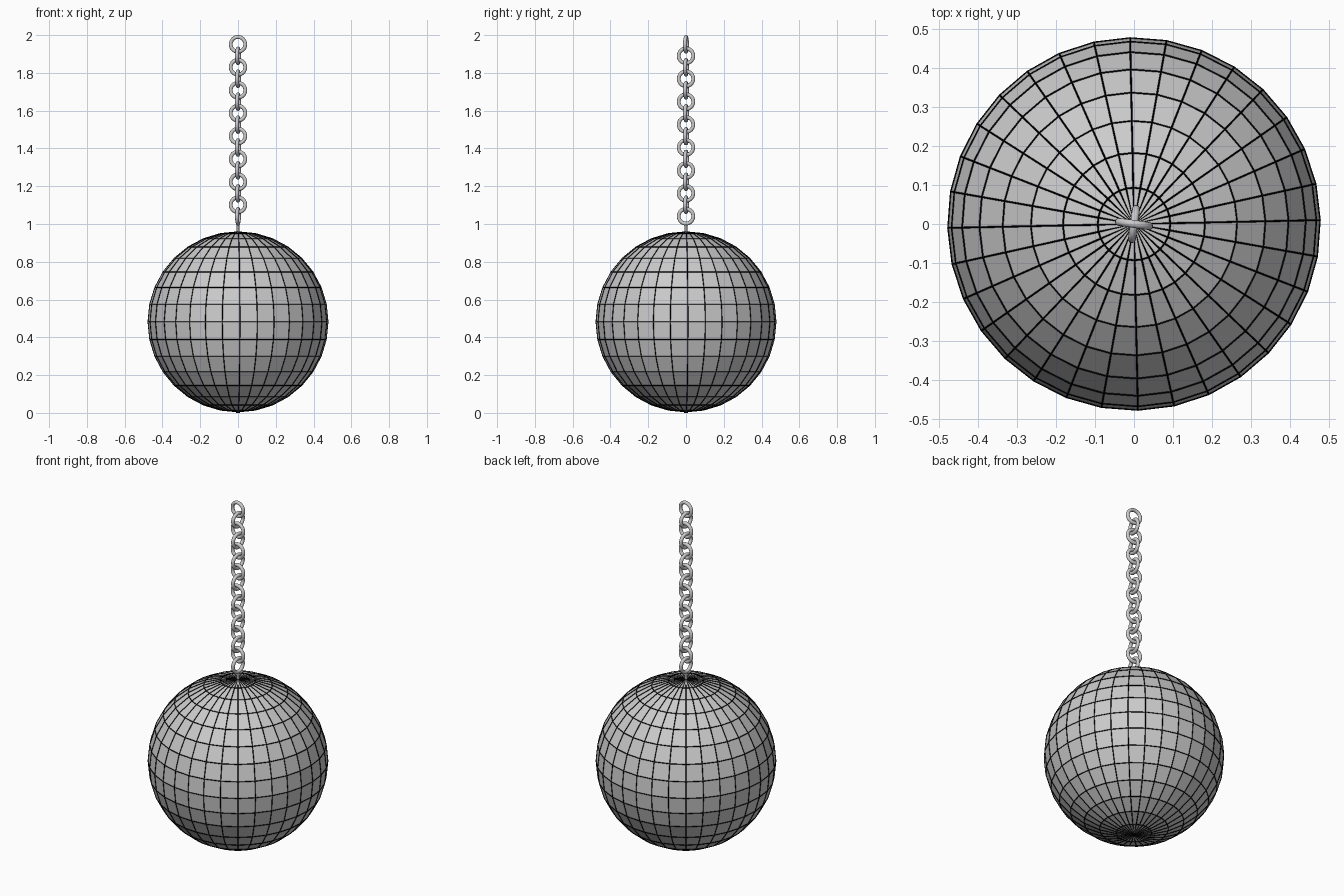
import bpy
from math import radians, pi

cube = bpy.data.objects.get("Cube")
if cube:
    bpy.data.objects.remove(cube)


def material(name, value, rough=0.5):
    m = bpy.data.materials.new(name)
    m.use_nodes = True
    color = (value, value, value, 1)
    m.diffuse_color = color
    bsdf = m.node_tree.nodes["Principled BSDF"]
    bsdf.inputs["Base Color"].default_value = color
    bsdf.inputs["Roughness"].default_value = rough
    return m


SILVER = material("silver grey", 0.6)
BLACK = material("grout black", 0.0)

RADIUS, CENTRE = 0.476, 0.482
TWIST = radians(1.2)


def finish(name, mat, smooth=False):
    ob = bpy.context.object
    ob.name = name
    ob.data.materials.append(mat)
    if smooth:
        bpy.ops.object.shade_smooth_by_angle(angle=radians(40))
    return ob


def sphere(name, mat):
    bpy.ops.mesh.primitive_uv_sphere_add(
        segments=32, ring_count=16, radius=RADIUS,
        location=(0, 0, CENTRE), rotation=(0, 0, TWIST))
    return finish(name, mat)


# Faceted mirror tiles
sphere("mirror_ball", SILVER)

# Thin grout lines between the tiles
grout = sphere("grout_lines", BLACK)
wire = grout.modifiers.new("wire", "WIREFRAME")
wire.thickness = 0.006
wire.offset = 0
wire.use_even_offset = False


def rod(name, mat, radius, low, high):
    bpy.ops.mesh.primitive_cylinder_add(
        vertices=16, radius=radius, depth=high - low,
        location=(0, 0, (low + high) / 2))
    finish(name, mat, True)


# Bottom pole button and the pin that holds the chain
rod("bottom_button", BLACK, 0.01, 0, 0.02)
rod("chain_pin", SILVER, 0.007, 0.94, 1.005)

# Chain of round links, alternately turned a quarter
LINKS, FIRST, LAST = 16, 1.041, 1.951
for i in range(LINKS):
    z = FIRST + (LAST - FIRST) * i / (LINKS - 1)
    turn = radians(-8) + (pi / 2 if i % 2 == 0 else 0)
    bpy.ops.mesh.primitive_torus_add(
        major_radius=0.039, minor_radius=0.01,
        major_segments=32, minor_segments=12,
        location=(0, 0, z), rotation=(pi / 2, 0, turn))
    finish(f"chain_link_{i + 1}", SILVER, True)
